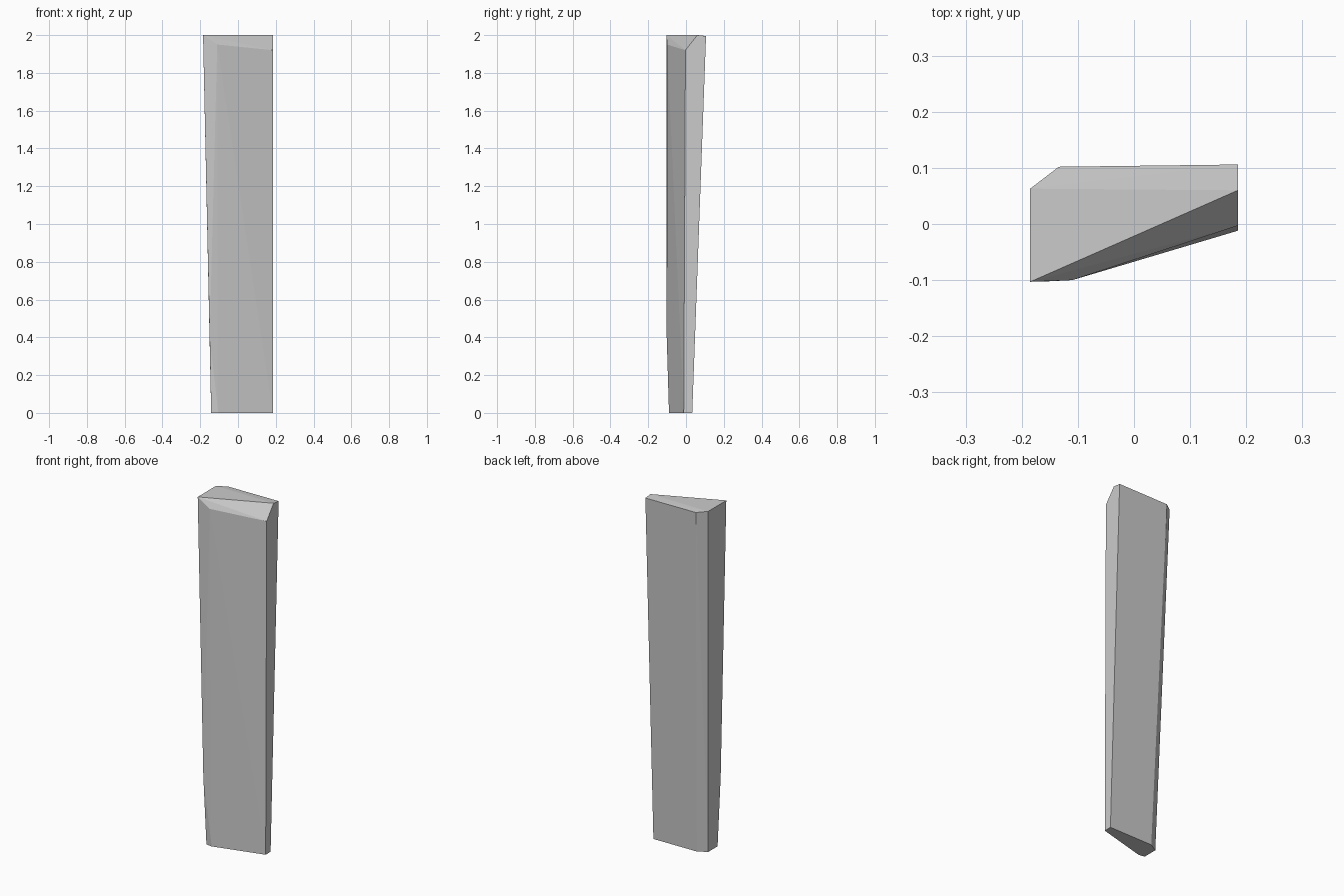
import bpy, bmesh

if "Cube" in bpy.data.objects:
    bpy.data.objects.remove(bpy.data.objects["Cube"])

# Foot outline, at z = 0
foot = [(-0.142, -0.085), (-0.105, -0.09), (0.185, -0.012),
        (0.185, 0.033), (-0.09, 0.03), (-0.142, 0.0)]
# Head outline, at z = 2, wider than the foot and cut on a diagonal
head = [(-0.185, -0.103), (0.185, 0.06), (0.185, 0.106),
        (-0.134, 0.102), (-0.185, 0.063)]
# Lower rim of the sloped top cut, and the worn lower front corner
rim = [(-0.11, -0.1, 1.95), (0.185, -0.003, 1.92), (-0.15, -0.102, 0.4)]

points = [(x, y, 0.0) for x, y in foot]
points += [(x, y, 1.995 if y > 0.1 else 2.0) for x, y in head]
points += rim

# The plank is a convex block, so wrap a hull round its sections
bm = bmesh.new()
for p in points:
    bm.verts.new(p)
bmesh.ops.convex_hull(bm, input=bm.verts[:])
loose = [v for v in bm.verts if not v.link_faces]
bmesh.ops.delete(bm, geom=loose, context='VERTS')
bmesh.ops.recalc_face_normals(bm, faces=bm.faces[:])

mesh = bpy.data.meshes.new("plank")
bm.to_mesh(mesh)
bm.free()
plank = bpy.data.objects.new("plank", mesh)
bpy.context.collection.objects.link(plank)
